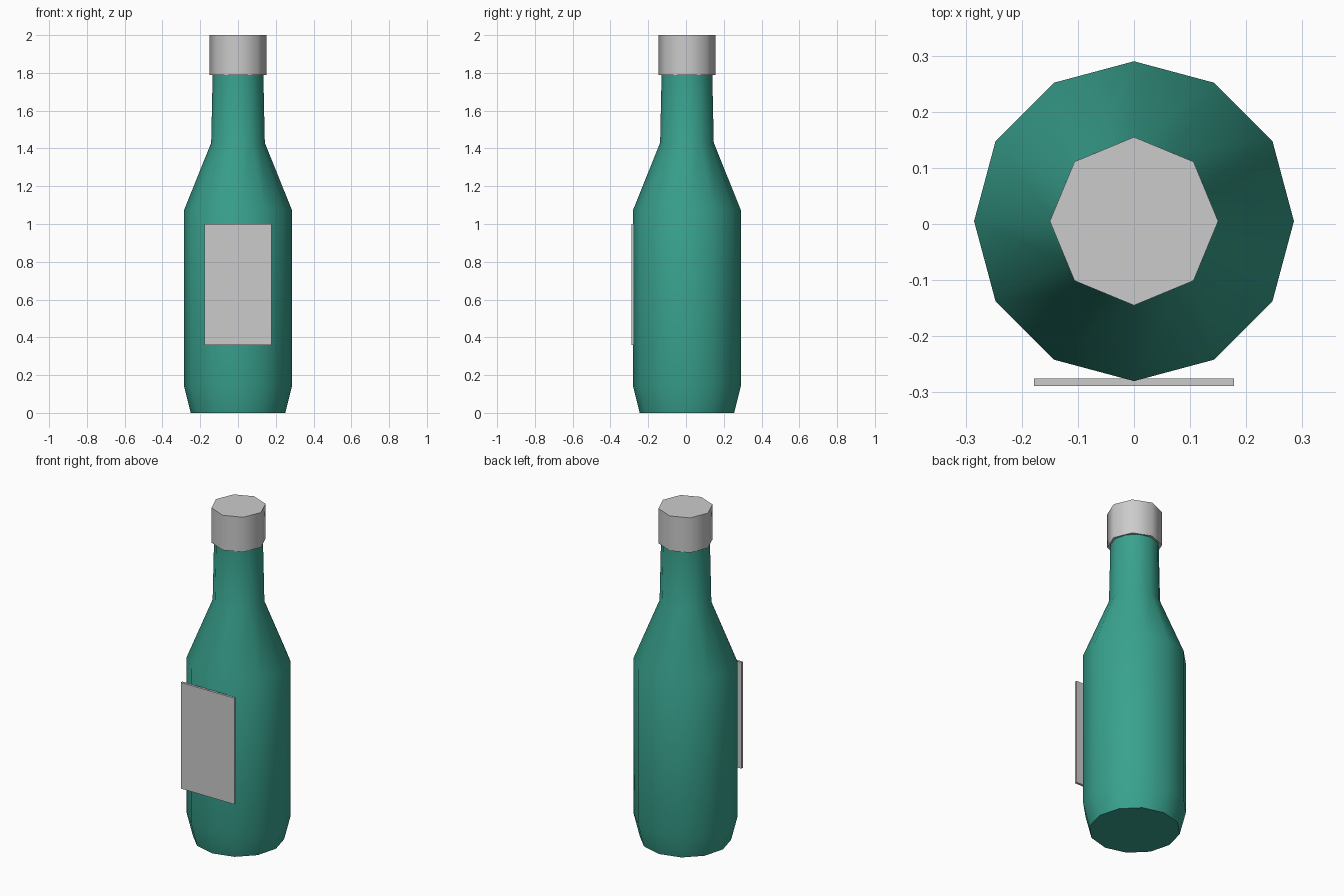
import bpy, bmesh
from math import cos, sin, tau, radians

if "Cube" in bpy.data.objects:
    bpy.data.objects.remove(bpy.data.objects["Cube"])

CY = 0.005  # axis of the bottle in y


def material(name, rgb):
    m = bpy.data.materials.new(name)
    m.diffuse_color = (*rgb, 1)
    m.use_nodes = True
    m.node_tree.nodes["Principled BSDF"].inputs["Base Color"].default_value = m.diffuse_color
    return m


def lathe(name, profile, sides, smooth_angle):
    """Closed turned solid from (radius, height) points."""
    bm = bmesh.new()
    rings = [[bm.verts.new((r * cos(tau * i / sides), CY + r * sin(tau * i / sides), z))
              for i in range(sides)] for r, z in profile]
    for a, b in zip(rings, rings[1:]):
        for i in range(sides):
            j = (i + 1) % sides
            bm.faces.new((a[i], a[j], b[j], b[i]))
    bm.faces.new(rings[0][::-1])
    bm.faces.new(rings[-1])
    mesh = bpy.data.meshes.new(name)
    bm.to_mesh(mesh)
    bm.free()
    ob = bpy.data.objects.new(name, mesh)
    bpy.context.collection.objects.link(ob)
    bpy.ops.object.select_all(action='DESELECT')
    ob.select_set(True)
    bpy.context.view_layer.objects.active = ob
    bpy.ops.object.shade_smooth_by_angle(angle=radians(smooth_angle))
    return ob


# Glass body with tapered foot, shoulder and neck
body = lathe("bottle_body", [(0.25, 0), (0.285, 0.14), (0.285, 1.075),
                             (0.142, 1.43), (0.134, 1.80)], 12, 40)
body.data.materials.append(material("green_glass", (0.04, 0.36, 0.27)))

# Eight-sided cap
lathe("cap", [(0.15, 1.79), (0.15, 2.0)], 8, 50)

# Flat front label
bpy.ops.mesh.primitive_cube_add(size=1, location=(0, -0.282, 0.68))
label = bpy.context.object
label.name = "label"
label.scale = (0.356, 0.014, 0.64)
